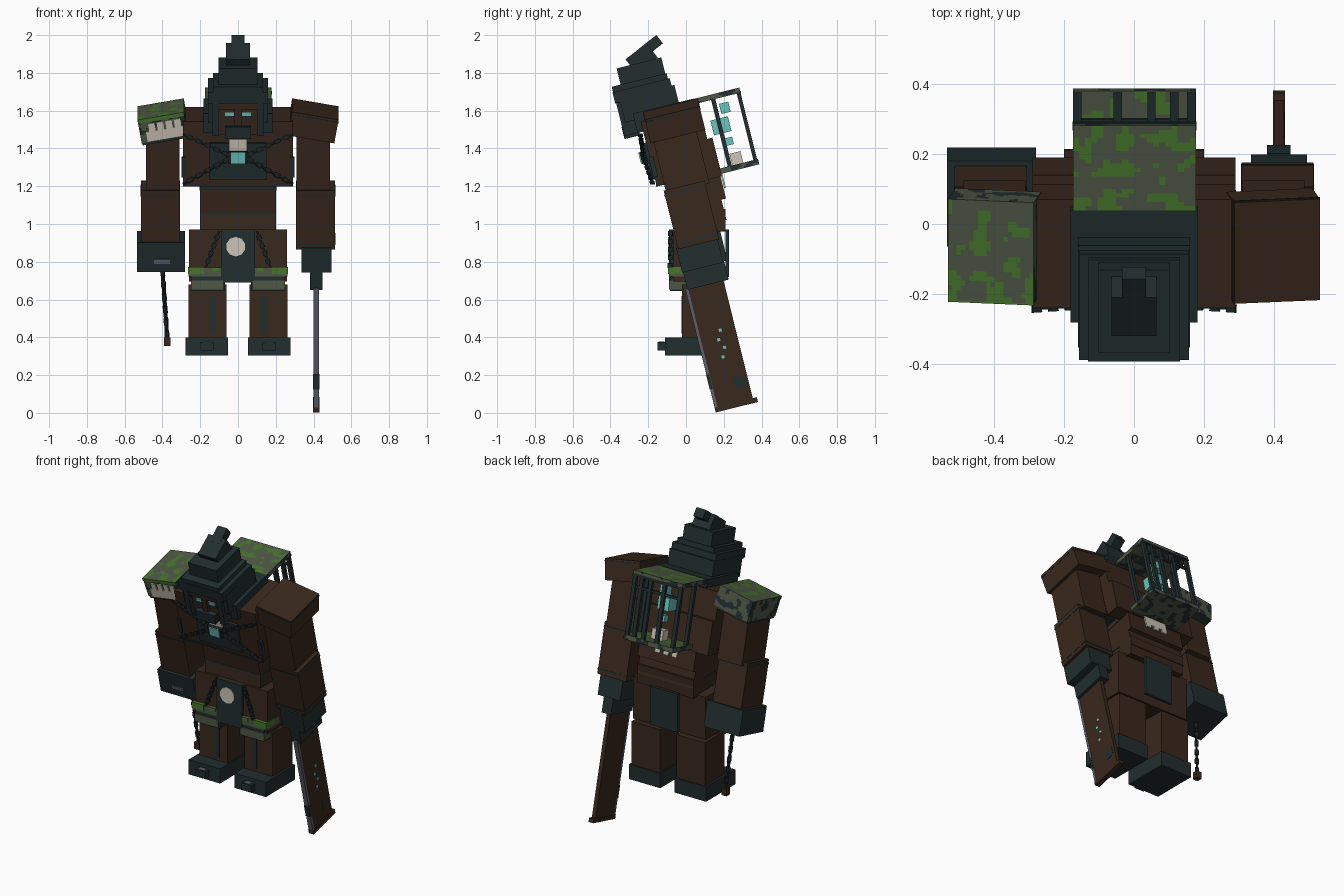
import bpy, bmesh, math
from mathutils import Matrix, Vector, noise

old = bpy.data.objects.get("Cube")
if old:
    bpy.data.objects.remove(old, do_unlink=True)

LEAN = 14  # forward lean of the upper body in degrees


def material(name, hex_colour):
    rgb = [int(hex_colour[i:i + 2], 16) / 255 for i in (0, 2, 4)]
    lin = [c / 12.92 if c <= 0.04045 else ((c + 0.055) / 1.055) ** 2.4 for c in rgb] + [1]
    m = bpy.data.materials.new(name)
    m.use_nodes = True
    m.diffuse_color = lin
    bsdf = m.node_tree.nodes["Principled BSDF"]
    bsdf.inputs["Base Color"].default_value = lin
    bsdf.inputs["Roughness"].default_value = 0.9
    return m


BROWN = material("brown_leather", "39281D")
DARK = material("dark_iron", "222E2F")
BLACK = material("blackened_chain", "1A2224")
MOSS = material("grey_moss", "4E5745")
GREEN = material("bright_moss", "46752B")
BONE = material("bone", "CBC3B6")
TEAL = material("teal_glow", "6CC4BE")
STEEL = material("blade_steel", "5C5E6C")


def finish(name, bm, *mats):
    me = bpy.data.meshes.new(name)
    bm.to_mesh(me)
    bm.free()
    for m in mats:
        me.materials.append(m)
    ob = bpy.data.objects.new(name, me)
    bpy.context.collection.objects.link(ob)
    return ob


def tilt(deg):
    return Matrix.Rotation(math.radians(deg), 4, 'X')


def frame(x, y, z, deg, roll, pivot):
    """Box transform: size, roll about a pivot (x, z), then lean about the origin."""
    c = Vector(((x[0] + x[1]) / 2, (y[0] + y[1]) / 2, (z[0] + z[1]) / 2))
    s = Matrix.Diagonal((x[1] - x[0], y[1] - y[0], z[1] - z[0], 1))
    p = Matrix.Translation((pivot[0], 0, pivot[1]))
    r = p @ Matrix.Rotation(math.radians(roll), 4, 'Y') @ p.inverted()
    return tilt(deg) @ r @ Matrix.Translation(c) @ s


def box(name, x, y, z, mat, deg=LEAN, roll=0, pivot=(0, 0)):
    bm = bmesh.new()
    bmesh.ops.create_cube(bm, size=1, matrix=frame(x, y, z, deg, roll, pivot))
    return finish(name, bm, mat)


def mossy(name, x, y, z, roll=0, pivot=(0, 0)):
    """Box with blotchy moss: bright patches on top, dark ones elsewhere."""
    bm = bmesh.new()
    bmesh.ops.create_cube(bm, size=1)
    bmesh.ops.subdivide_edges(bm, edges=bm.edges[:], cuts=19, use_grid_fill=True)
    bm.transform(frame(x, y, z, LEAN, roll, pivot))
    bm.normal_update()
    for f in bm.faces:
        n = noise.noise(f.calc_center_median() * 22)
        if f.normal.z > 0.5:
            f.material_index = 1 if n > 0.16 else 0
        else:
            f.material_index = 2 if n > 0.1 else 0
    return finish(name, bm, MOSS, GREEN, DARK)


def chain(name, a, b, links, w=0.024):
    """Row of flat links, every other one turned a quarter."""
    a, b = Vector(a), Vector(b)
    d = b - a
    q = d.to_track_quat('Z', 'Y').to_matrix().to_4x4()
    bm = bmesh.new()
    for i in range(links):
        m = Matrix.Translation(a + d * ((i + 0.5) / links)) @ q
        m = m @ Matrix.Rotation(math.pi / 2 * (i % 2), 4, 'Z')
        bmesh.ops.create_cube(bm, size=1, matrix=m @ Matrix.Diagonal((w, 0.01, d.length / links * 1.1, 1)))
    return finish(name, bm, BLACK)


def side(s, a, b):
    return (a, b) if s > 0 else (-b, -a)


# Legs, knee guards and feet stand upright
for s, tag in ((1, "left"), (-1, "right")):
    box(tag + "_leg", side(s, .06, .263), (-.02, .182), (.36, .68), BROWN, 0)
    box(tag + "_leg_strap", side(s, .12, .15), (-.024, -.018), (.42, .62), DARK, 0)
    box(tag + "_foot", side(s, .052, .277), (-.11, .19), (.305, .4), DARK, 0)
    box(tag + "_toe_plate", side(s, .13, .2), (-.152, -.1), (.33, .375), DARK, 0)
    box(tag + "_toe_buckle", side(s, .145, .185), (-.145, -.115), (.37, .378), STEEL, 0)
    box(tag + "_knee_band", side(s, .07, .245), (-.084, .06), (.645, .74), DARK, 0)
    box(tag + "_knee_guard", side(s, .08, .25), (-.09, .04), (.652, .7), MOSS, 0)
    box(tag + "_thigh_guard", side(s, .09, .263), (-.09, .05), (.722, .77), MOSS, 0)
    box(tag + "_thigh_moss", side(s, .18, .266), (-.094, .0), (.735, .772), GREEN, 0)
    box(tag + "_thigh_moss_patch", side(s, .1, .135), (-.094, -.089), (.75, .77), GREEN, 0)
    chain(tag + "_hip_chain", (s * .1, -.082, .96), (s * .17, -.085, .77), 9)

# Pelvis, hanging cloths and belt
box("pelvis", (-.26, .26), (-.07, .17), (.695, .97), BROWN, 0)
box("front_cloth", (-.09, .09), (-.09, -.068), (.69, .97), DARK, 0)
box("back_cloth", (-.1, .1), (.21, .228), (.72, .97), DARK, 0)
box("belt", (-.2, .2), (-.055, .21), (.96, 1.08), BROWN, 0)
box("belt_trim", (-.202, .202), (-.059, .1), (1.045, 1.055), DARK, 0)
bm = bmesh.new()
bmesh.ops.create_cone(bm, cap_ends=True, segments=10, radius1=.052, radius2=.052, depth=.006,
                      matrix=Matrix.Translation((-.012, -.092, .88)) @ Matrix.Rotation(math.pi / 2, 4, 'X'))
finish("cloth_emblem", bm, BONE)

# Leaning torso
box("waist", (-.2, .2), (.2, .455), (.94, 1.23), BROWN)
box("waist_trim", (-.203, .203), (.196, .45), (1.165, 1.175), DARK)
box("chest", (-.29, .29), (.14, .46), (1.2, 1.555), BROWN)
box("chest_lower_back", (-.29, .29), (.4, .488), (1.17, 1.38), BROWN)
box("back_step", (-.2, .2), (.4, .48), (1.05, 1.22), BROWN)
box("chest_panel", (-.15, .15), (.125, .145), (1.24, 1.44), DARK)
box("chest_clasp", (-.05, .05), (.094, .13), (1.335, 1.4), BLACK)
box("chest_gem", (-.036, .036), (.088, .095), (1.337, 1.398), TEAL)
box("chest_skull", (-.047, .047), (.112, .13), (1.4, 1.465), BONE)
for s in (1, -1):
    box("chest_edge_strap", side(s, .278, .3), (.134, .16), (1.25, 1.36), DARK)
    for v in (1.22, 1.49):
        chain("chest_chain", tilt(LEAN) @ Vector((s * .03, .11, 1.37)),
              tilt(LEAN) @ Vector((s * .29, .122, v)), 11)
box("chest_bottom_trim", (-.292, .292), (.137, .4), (1.2, 1.212), DARK)
box("back_jaw", (-.08, .08), (.484, .493), (1.125, 1.185), BONE)
for x in (-.06, 0, .06):
    box("back_tooth", (x - .018, x + .018), (.484, .493), (1.105, 1.13), BONE)

# Head: recessed face inside a stepped hood
box("head", (-.1, .1), (.065, .34), (1.5, 1.68), BROWN)
box("brow", (-.1, .1), (.045, .07), (1.645, 1.68), BROWN)
box("nose", (-.018, .018), (.045, .07), (1.555, 1.65), BROWN)
for s in (1, -1):
    box("eye", side(s, .022, .068), (.058, .066), (1.605, 1.624), TEAL)
    box("eye_line", side(s, .02, .08), (.06, .066), (1.59, 1.605), DARK)
    box("hood_cheek", side(s, .1, .135), (.038, .35), (1.5, 1.7), DARK)
    box("hood_side", side(s, .13, .16), (.06, .355), (1.57, 1.7), DARK)
box("chin_guard", (-.068, .068), (.035, .12), (1.485, 1.55), DARK)
box("hood_collar", (-.182, .182), (.11, .44), (1.5, 1.605), DARK)
box("hood_back", (-.16, .16), (.3, .36), (1.5, 1.7), DARK)
box("hood_lower", (-.158, .158), (.033, .345), (1.68, 1.74), DARK)
box("hood_middle", (-.132, .132), (.036, .335), (1.735, 1.77), DARK)
box("hood_upper", (-.102, .102), (.085, .328), (1.76, 1.858), DARK)
box("hood_peak", (-.064, .064), (.9, 1.04), (1.575, 1.672), DARK, 38)
box("hood_tip", (-.034, .034), (1.0, 1.108), (1.617, 1.673), DARK, 38)

# Arms
for s, tag in ((1, "left"), (-1, "right")):
    box(tag + "_upper_arm", side(s, .31, .488), (.18, .415), (1.15, 1.47), BROWN)
    box(tag + "_forearm", side(s, .308, .513), (.17, .393), (.85, 1.17), BROWN)
    box(tag + "_elbow_trim", side(s, .306, .515), (.167, .395), (1.138, 1.147), DARK)
    box(tag + "_wrist_trim", side(s, .306, .515), (.167, .395), (.875, .884), DARK)

# Left shoulder, plain leather
PL = dict(roll=10, pivot=(.4, 1.515))
PR = dict(roll=-10, pivot=(-.4, 1.515))
box("left_shoulder", (.274, .523), (.164, .462), (1.45, 1.58), BROWN, **PL)
box("left_shoulder_trim", (.272, .525), (.162, .464), (1.562, 1.568), DARK, **PL)

# Right shoulder, mossy stone with a row of teeth
mossy("right_shoulder", (-.523, -.274), (.164, .462), (1.45, 1.58), **PR)
box("right_shoulder_moss", (-.523, -.274), (.159, .165), (1.56, 1.58), GREEN, **PR)
box("right_shoulder_rim", (-.519, -.281), (.168, .458), (1.437, 1.455), DARK, **PR)
box("shoulder_jaw", (-.49, -.292), (.157, .165), (1.452, 1.508), BONE, **PR)
for i in range(4):
    x = -.472 + i * .046
    box("shoulder_tooth", (x, x + .035), (.157, .165), (1.505, 1.55), BONE, **PR)

# Right gauntlet with a hanging chain
box("right_gauntlet", (-.535, -.28), (.155, .408), (.73, .89), DARK)
box("right_gauntlet_buckle", (-.445, -.36), (.149, .157), (.775, .8), STEEL)
chain("hand_chain", (-.4, .09, .76), (-.375, .13, .4), 11)
box("chain_weight", (-.393, -.357), (.112, .148), (.355, .4), BROWN, 0)

# Left gauntlet and great blade, decorated on its outer face
box("left_gauntlet", (.335, .495), (.16, .385), (.725, .86), DARK)
box("blade_guard", (.38, .447), (.165, .39), (.63, .73), DARK)
box("blade", (.402, .428), (.165, .362), (-.02, .65), BROWN)
box("blade_edge", (.4, .43), (.154, .17), (-.02, .64), STEEL)
box("blade_tip", (.398, .432), (.153, .384), (-.036, -.01), BROWN)
box("blade_patch", (.426, .43), (.285, .345), (.06, .12), DARK)
box("blade_edge_clamp", (.398, .432), (.152, .168), (.09, .17), DARK)
for i in range(4):
    v = .24 + i * .047
    u = .272 + (.01 if i % 2 else -.01)
    box("blade_rune", (.426, .4298), (u - .008, u + .008), (v - .008, v + .008), TEAL)

# Cage on the back
mossy("cage_roof", (-.175, .178), (.44, .69), (1.575, 1.603))
mossy("cage_floor", (-.175, .178), (.46, .695), (1.183, 1.212))
box("cage_roof_rim", (-.176, .179), (.67, .693), (1.57, 1.583), DARK)
for x in (-.162, -.047, .05, .115, .164):
    box("cage_back_bar", (x - .012, x + .012), (.67, .69), (1.2, 1.58), DARK)
for x in (-.162, .164):
    box("cage_side_bar", (x - .011, x + .011), (.53, .552), (1.2, 1.58), DARK)
box("cage_cross_bar", (-.17, .17), (.672, .686), (1.5, 1.515), DARK)

# Glowing crystals and skull inside the cage
box("crystal_top", (-.025, .025), (.565, .615), (1.49, 1.545), TEAL)
box("crystal_middle", (-.04, .04), (.5, .595), (1.39, 1.47), TEAL)
box("crystal_low", (-.02, .03), (.55, .59), (1.32, 1.36), TEAL)
box("caged_skull", (-.04, .04), (.555, .615), (1.212, 1.275), BONE)
